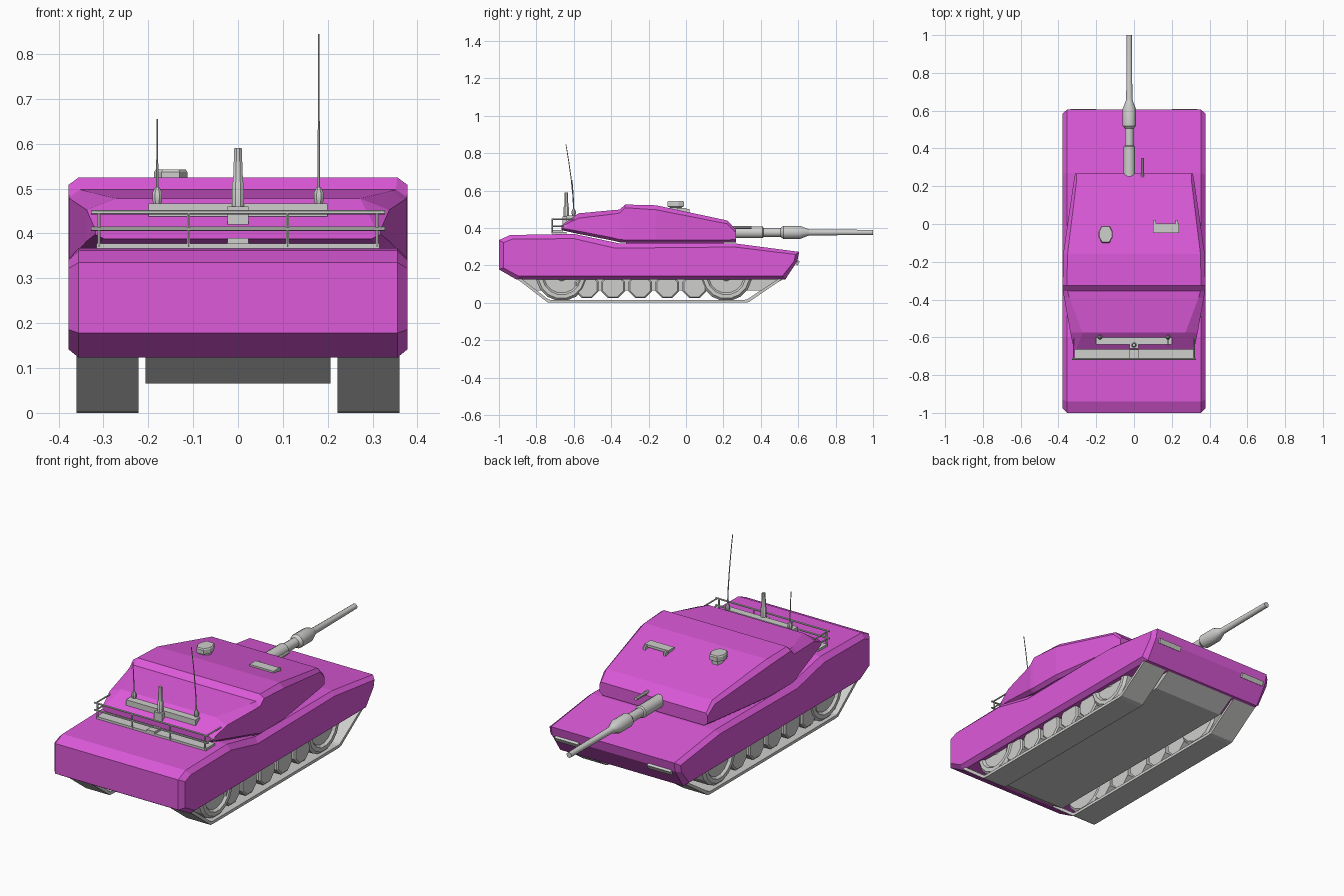
import bpy, bmesh, math
from mathutils import Vector

if "Cube" in bpy.data.objects:
    bpy.data.objects.remove(bpy.data.objects["Cube"])


def material(name, rgb):
    m = bpy.data.materials.new(name)
    m.diffuse_color = (*rgb, 1)
    m.use_nodes = True
    m.node_tree.nodes["Principled BSDF"].inputs["Base Color"].default_value = m.diffuse_color
    return m


MAGENTA = material("magenta", (0.72, 0.10, 0.70))
GREY = material("light grey", (0.62, 0.62, 0.61))


def loft(name, rings, mat, smooth=False):
    """Skin a list of equal-length rings and cap both ends."""
    bm = bmesh.new()
    vs = [[bm.verts.new(p) for p in r] for r in rings]
    n = len(rings[0])
    for a, b in zip(vs, vs[1:]):
        for i in range(n):
            j = (i + 1) % n
            bm.faces.new((a[i], a[j], b[j], b[i]))
    bm.faces.new(vs[0][::-1])
    bm.faces.new(vs[-1])
    bmesh.ops.recalc_face_normals(bm, faces=bm.faces)
    me = bpy.data.meshes.new(name)
    bm.to_mesh(me)
    bm.free()
    me.materials.append(mat)
    ob = bpy.data.objects.new(name, me)
    bpy.context.collection.objects.link(ob)
    if smooth:
        bpy.ops.object.select_all(action='DESELECT')
        ob.select_set(True)
        bpy.context.view_layer.objects.active = ob
        bpy.ops.object.shade_smooth_by_angle(angle=math.radians(35))
    return ob


def box(name, x, y, z, mat=GREY):
    return loft(name, [[(x[0], y[0], k), (x[1], y[0], k), (x[1], y[1], k), (x[0], y[1], k)]
                       for k in z], mat)


def turned(name, stations, axis, sides=12, smooth=True):
    """Round part: stations of (centre, radius) with rings square to the axis."""
    q = Vector(axis).to_track_quat('Z', 'Y')
    rings = []
    for c, r in stations:
        rings.append([Vector(c) + q @ Vector((r * math.cos(t), r * math.sin(t), 0))
                      for t in [2 * math.pi * (i + 0.5) / sides for i in range(sides)]])
    return loft(name, rings, GREY, smooth)


def rod(name, a, b, r, sides=6):
    return turned(name, [(a, r), (b, r)], Vector(b) - Vector(a), sides)


# hull: full side profile in the middle, smaller profile on the outer sides
hull_full = [(-1, .335), (-.94, .362), (-.6, .368), (-.36, .318), (.27, .316), (.605, .272),
             (.595, .222), (.53, .123), (-.905, .123), (-1, .178)]
hull_side = [(-.975, .322), (-.93, .34), (-.6, .343), (-.38, .292), (.26, .298), (.585, .258),
             (.578, .222), (.515, .142), (-.895, .142), (-.975, .186)]
loft("hull", [[(x, y, z) for y, z in prof] for x, prof in
              ((-.378, hull_side), (-.355, hull_full), (.355, hull_full), (.378, hull_side))],
     MAGENTA)

# turret: cross-sections from front to back
# (y, bottom z, lower side z, half width, upper side z, top half width, top z)
sections = [(.268, .323, .338, .312, .375, .303, .39),
            (.22, .321, .336, .32, .422, .305, .44),
            (-.16, .321, .336, .375, .497, .352, .521),
            (-.325, .321, .336, .378, .508, .355, .525),
            (-.355, .323, .338, .377, .48, .352, .498),
            (-.39, .332, .347, .37, .474, .342, .495),
            (-.575, .368, .383, .337, .452, .272, .478),
            (-.665, .388, .398, .318, .408, .305, .415)]
loft("turret", [[(-w + .02, y, zb), (-w, y, zl), (-w, y, zh), (-wt, y, zt),
                 (wt, y, zt), (w, y, zh), (w, y, zl), (w - .02, y, zb)]
                for y, zb, zl, w, zh, wt, zt in sections], MAGENTA)
box("turret_ring", (-.27, .27), (-.32, .2), (.29, .33), MAGENTA)

# main gun and the small gun beside it
gx, gz = -.025, .376
turned("main_gun", [((gx, y, gz), r) for y, r in (
    (.24, .032), (.41, .032), (.415, .024), (.505, .024), (.52, .036), (.61, .036),
    (.65, .020), (.66, .017), (1.0, .014))], (0, 1, 0), 12)
rod("side_gun", (.045, .2, .402), (.045, .35, .402), .009, 8)

# roof sight and roof bracket
sight = [(-.022, -.01), (.022, -.01), (.037, -.04), (.037, -.07), (.02, -.1),
         (-.02, -.1), (-.037, -.07), (-.037, -.04)]
loft("roof_sight", [[(-.15 + x * k, -.055 + (y + .055) * k, z) for x, y in sight]
                    for k, z in ((.7, .48), (.7, .51), (1, .515), (1, .537), (.9, .543))], GREY)
box("roof_bracket", (.1, .237), (-.047, .003), (.493, .506))
for x in (.11, .227):
    box("bracket_foot", (x - .007, x + .007), (-.04, .02), (.475, .5))

# basket behind the turret
box("basket_floor", (-.315, .315), (-.715, -.64), (.363, .378))
for z in (.41, .447):
    rod("basket_rail", (-.328, -.715, z), (.328, -.715, z), .005)
    for s in (-1, 1):
        rod("basket_side_rail", (s * .32, -.718, z), (s * .32, -.6, z), .004)
for x in (-.31, -.11, .11, .31):
    rod("basket_post", (x, -.715, .37), (x, -.715, .447), .004)

# rear beam with its centre mast
box("rear_beam", (-.2, .2), (-.638, -.6), (.438, .467))
box("mast_bracket", (-.023, .023), (-.66, -.6), (.42, .46))
box("mast_lower_bracket", (-.023, .023), (-.72, -.66), (.378, .39))
turned("mast", [((0, -.64, z), r) for z, r in
                ((.45, .015), (.512, .015), (.516, .012), (.59, .009))], (0, 0, 1), 8)

# whip antennas, bending backwards
for x, top in ((-.18, .655), (.18, .845)):
    turned("antenna_base", [((x, -.6, z), r) for z, r in
                            ((.46, .007), (.475, .012), (.49, .012), (.503, .005))], (0, 0, 1), 8)
    h = top - .49
    turned("antenna", [((x, -.6 - .33 * h * h, .49 + h * t) if t == 1 else
                        (x, -.6 - .33 * h * h * t ** 1.5, .49 + h * t), .003 - .001 * t)
                       for t in (0, .25, .5, .75, 1)], (0, 0, 1), 6)

# belly between the tracks
belly = [(-.9, .13), (-.8, .065), (.42, .065), (.525, .13)]
loft("belly", [[(x, y, z) for y, z in belly] for x in (-.206, .206)], GREY)

# running gear and nose lamps on both sides
outer = [(-.92, .14), (-.74, .002), (-.72, 0), (.31, 0), (.335, .003), (.535, .14)]
inner = [(.512, .14), (.327, .018), (.31, .015), (-.72, .015), (-.735, .017), (-.895, .14)]
for s in (-1, 1):
    loft("track", [[(s * x, y, z) for y, z in outer + inner] for x in (.222, .36)], GREY)
    for y in (-.665, .215):
        turned("large_wheel", [((s * x, y, .147), r) for x, r in (
            (.23, .125), (.24, .138), (.335, .138), (.348, .125), (.348, .105),
            (.335, .095), (.335, .03), (.345, .02))], (s, 0, 0), 16, False)
    for y in (-.53, -.39, -.245, -.1, .045):
        turned("road_wheel", [((s * x, y, .087), r) for x, r in (
            (.235, .068), (.335, .068), (.342, .06))], (s, 0, 0), 8, False)
    lamp = [(.588, .205), (.597, .199), (.609, .221), (.597, .227)]
    loft("nose_lamp", [[(s * x, y, z) for y, z in lamp] for x in (.2, .335)], GREY)
